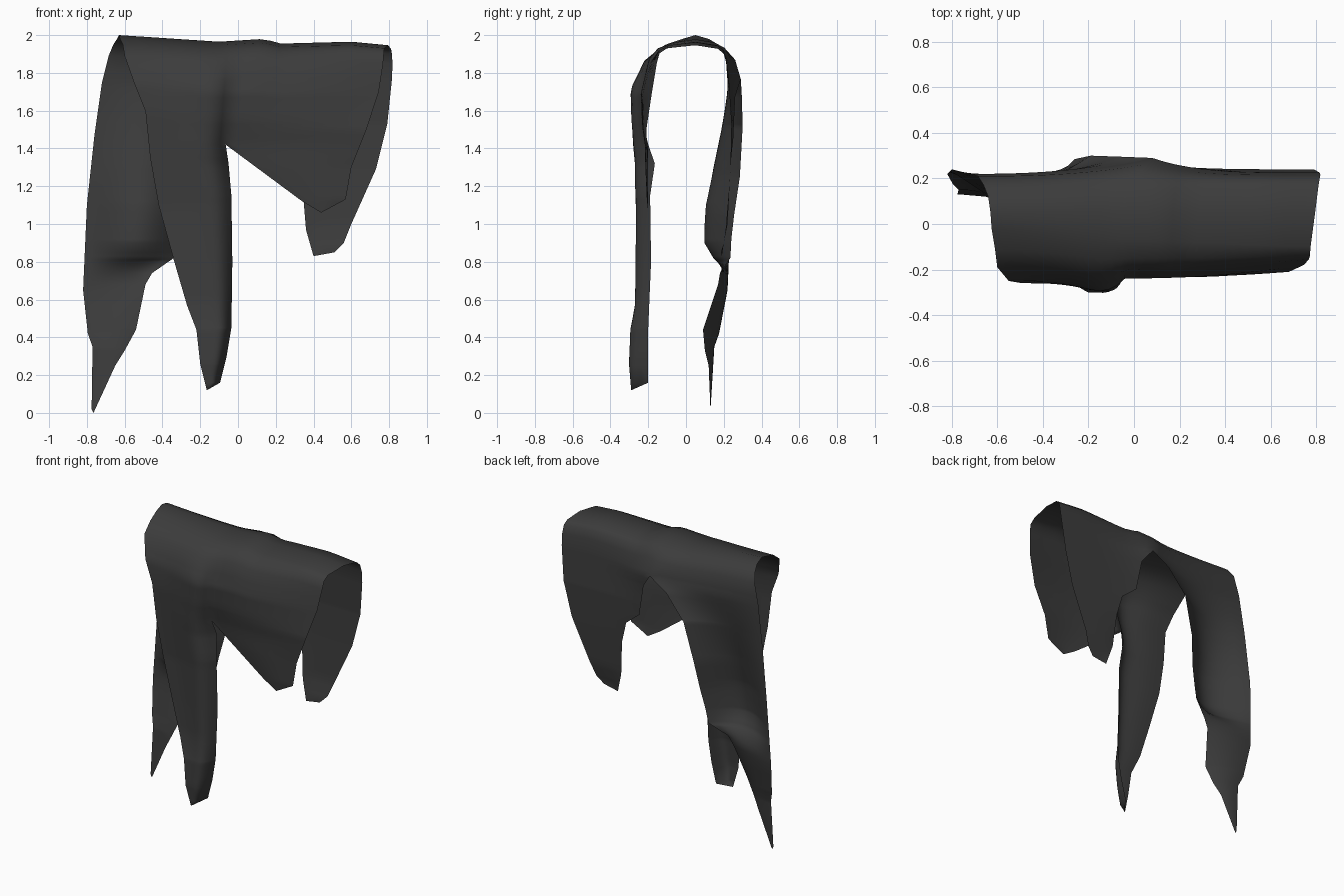
import bpy
import bmesh
import math

cube = bpy.data.objects.get("Cube")
if cube:
    bpy.data.objects.remove(cube, do_unlink=True)

COLUMNS = 14


def interpolate(path, key):
    """Linear lookup along a path whose first value falls from start to end."""
    if key >= path[0][0]:
        return path[0][1:]
    for upper, lower in zip(path, path[1:]):
        if key >= lower[0]:
            blend = (upper[0] - key) / (upper[0] - lower[0])
            return tuple(p + (q - p) * blend for p, q in zip(upper[1:], lower[1:]))
    return path[-1][1:]


def clamp(value):
    return max(0, min(1, value))


# Height of the sagging fold, as (x, z)
ridge = [(.81, 1.945), (.6, 1.965), (.22, 1.955), (.14, 1.98), (-.1, 1.965), (-.63, 2)]

# Edges of the cloth from the fold downwards, as (z, x, y)
front_right_edge = [
    (2, -.63, .05), (1.98, -.625, -.02), (1.95, -.61, -.11), (1.89, -.6, -.19),
    (1.75, -.55, -.25), (1.6, -.49, -.26), (1.35, -.465, -.25), (1.1, -.42, -.24),
    (.81, -.34, -.25), (.57, -.27, -.26), (.44, -.22, -.29), (.26, -.2, -.3),
    (.12, -.165, -.29)]
front_seam = [
    (2, 0, .05), (1.98, 0, -.07), (1.95, -.01, -.15), (1.89, -.02, -.2),
    (1.7, -.04, -.24), (1.55, -.055, -.23), (1.42, -.065, -.2)]
front_tail_inner = front_seam + [
    (1.32, -.05, -.165), (1.15, -.035, -.19), (.8, -.03, -.185), (.45, -.035, -.2),
    (.3, -.06, -.2), (.16, -.095, -.2), (.12, -.165, -.29)]
front_flap_inner = front_seam + [(1.12, .34, -.2), (1.06, .44, -.2)]
front_left_edge = [
    (2, .795, .05), (1.98, .775, -.1), (1.95, .772, -.14), (1.89, .768, -.155),
    (1.72, .745, -.18), (1.5, .68, -.21), (1.3, .6, -.2), (1.13, .57, -.2),
    (1.06, .44, -.2)]
back_right_edge = [
    (2, -.63, .05), (1.98, -.64, .12), (1.95, -.66, .17), (1.89, -.685, .21),
    (1.75, -.72, .22), (1.47, -.76, .23), (1.1, -.8, .24), (.65, -.82, .22),
    (.42, -.795, .175), (.35, -.77, .15), (.02, -.775, .13), (0, -.765, .13)]
back_seam = [
    (2, 0, .05), (1.98, .01, .14), (1.95, .02, .21), (1.89, .04, .26),
    (1.78, .08, .29)]
back_tail_inner = back_seam + [
    (1.7, -.05, .295), (1.52, -.19, .3), (1.25, -.26, .285), (1.05, -.29, .255),
    (.92, -.32, .24), (.82, -.34, .235), (.74, -.455, .18), (.68, -.49, .17),
    (.44, -.54, .09), (.33, -.6, .1), (.25, -.65, .12), (0, -.765, .13)]
back_flap_inner = back_seam + [
    (1.68, .15, .26), (1.45, .19, .25), (1.36, .3, .24), (1.21, .34, .23),
    (.97, .36, .21), (.83, .4, .19)]
back_left_edge = [
    (2, .795, .05), (1.98, .81, .17), (1.95, .815, .2), (1.89, .818, .215),
    (1.8, .815, .225), (1.53, .79, .24), (1.29, .73, .235), (1, .6, .22),
    (.9, .56, .2), (.85, .51, .185), (.83, .4, .19)]

# Depth of the crease down the long back tail, as (z, depth)
crease = [(1.75, 0), (1.5, .055), (1.3, .1), (1.1, .14), (.9, .14), (.82, .09), (.74, 0)]


# How each piece blends between its edges and swells, across u and down z
def front_tail_shape(u, z):
    weight = u ** (1 + 4 * clamp((1.75 - z) * 3))
    return weight, -.05 * clamp((2 - z) * 4) * math.sin(math.pi * u ** 3)


def front_flap_shape(u, z):
    return u, -.015 * clamp((2 - z) * 4) * math.sin(math.pi * u)


def back_tail_shape(u, z):
    return u ** 2.5, -interpolate(crease, z)[0] * math.sin(math.pi * u ** 1.2)


def back_flap_shape(u, z):
    return 1 - (1 - u) ** 4, 0


def add_strip(bm, edge_a, edge_b, shape, heights):
    """Span two edges with rows of faces shaped in y."""
    rows = []
    for z in heights:
        if z < edge_a[-1][0]:
            continue
        xa, ya = interpolate(edge_a, z)
        xb, yb = interpolate(edge_b, z)
        sag = max(0, (z - 1.5) * 2)
        row = []
        for i in range(COLUMNS + 1):
            u = i / COLUMNS
            weight, swell = shape(u, z)
            x = xa + (xb - xa) * u
            y = ya + (yb - ya) * weight + swell * clamp((xb - xa) * 2)
            drop = 2 - interpolate(ridge, x)[0]
            row.append(bm.verts.new((x, y, z - drop * sag)))
        rows.append(row)
    for upper, lower in zip(rows, rows[1:]):
        for i in range(COLUMNS):
            bm.faces.new((upper[i], lower[i], lower[i + 1], upper[i + 1]))


# Two hanging pieces at the front and two at the back
strips = [
    (front_right_edge, front_tail_inner, front_tail_shape),
    (front_flap_inner, front_left_edge, front_flap_shape),
    (back_right_edge, back_tail_inner, back_tail_shape),
    (back_flap_inner, back_left_edge, back_flap_shape)]
heights = sorted({p[0] for a, b, _ in strips for p in a + b}, reverse=True)

bm = bmesh.new()
for edge_a, edge_b, shape in strips:
    add_strip(bm, edge_a, edge_b, shape, heights)

# Join the pieces along the fold and the seams
bmesh.ops.remove_doubles(bm, verts=bm.verts, dist=.0005)
bmesh.ops.dissolve_degenerate(bm, edges=bm.edges, dist=.0005)
bmesh.ops.recalc_face_normals(bm, faces=bm.faces)
top = max(bm.faces, key=lambda f: f.calc_center_median().z)
if top.normal.z < 0:
    bmesh.ops.reverse_faces(bm, faces=bm.faces)
for face in bm.faces:
    face.smooth = True
mesh = bpy.data.meshes.new("draped_cloth")
bm.to_mesh(mesh)
bm.free()

# Dark cloth
cloth = bpy.data.materials.new("charcoal_cloth")
cloth.use_nodes = True
colour = (.045, .045, .045, 1)
cloth.diffuse_color = colour
cloth.node_tree.nodes["Principled BSDF"].inputs["Base Color"].default_value = colour
mesh.materials.append(cloth)

drape = bpy.data.objects.new("draped_cloth", mesh)
bpy.context.collection.objects.link(drape)
